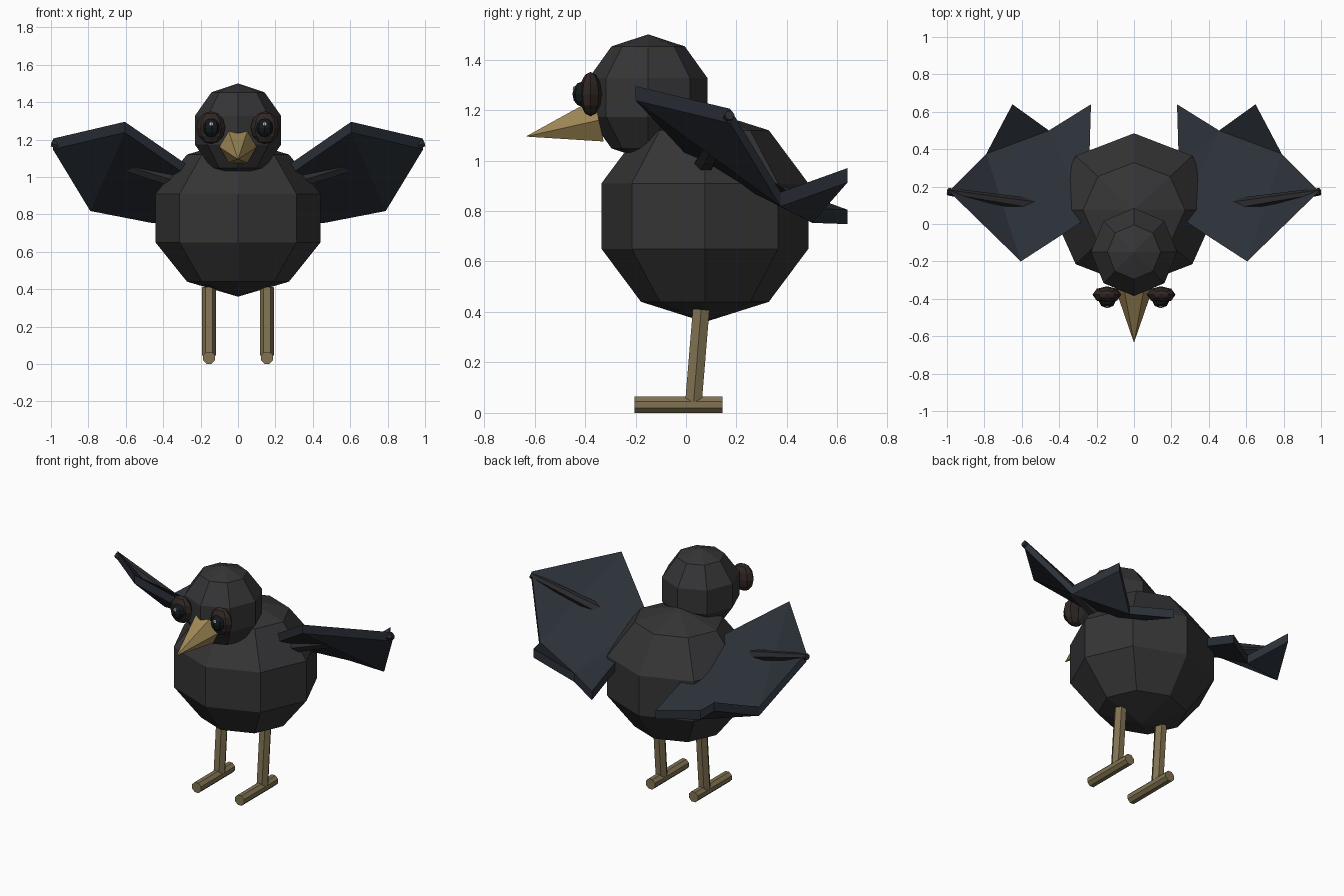
import bpy, bmesh
from math import sin, cos, pi
from mathutils import Vector, Matrix

if "Cube" in bpy.data.objects:
    bpy.data.objects.remove(bpy.data.objects["Cube"])


def material(name, rgb):
    m = bpy.data.materials.new(name)
    m.diffuse_color = (*rgb, 1)
    m.use_nodes = True
    m.node_tree.nodes["Principled BSDF"].inputs["Base Color"].default_value = m.diffuse_color
    return m


BODY = material("charcoal", (0.035, 0.035, 0.037))
WING = material("blue_black", (0.024, 0.030, 0.040))
BONE = material("dark_quill", (0.025, 0.025, 0.028))
BEAK = material("horn", (0.34, 0.24, 0.09))
LEG = material("leg_tan", (0.22, 0.17, 0.085))
RIM = material("eye_brown", (0.03, 0.02, 0.017))
EYE = material("eye_black", (0.006, 0.010, 0.012))
GLINT = material("eye_white", (0.8, 0.8, 0.8))


def finish(name, bm, mat):
    bmesh.ops.recalc_face_normals(bm, faces=bm.faces)
    me = bpy.data.meshes.new(name)
    bm.to_mesh(me)
    bm.free()
    me.materials.append(mat)
    ob = bpy.data.objects.new(name, me)
    bpy.context.collection.objects.link(ob)
    return ob


def ball(name, centre, radii, mat, segs=8, rings=5):
    bm = bmesh.new()
    bmesh.ops.create_uvsphere(bm, u_segments=segs, v_segments=rings, radius=1)
    bm.transform(Matrix.Translation(centre) @ Matrix.Diagonal((*radii, 1)))
    return finish(name, bm, mat)


def rod(name, p, q, r0, r1, sides, mat, turn=0.0):
    """Tapered prism from p to q; r1 = 0 gives a point."""
    p, q = Vector(p), Vector(q)
    rot = (q - p).to_track_quat('Z', 'Y')
    bm = bmesh.new()

    def ring(c, r):
        return [bm.verts.new(c + rot @ Vector((r * cos(a), r * sin(a), 0)))
                for a in (turn + 2 * pi * i / sides for i in range(sides))]

    a = ring(p, r0)
    b = ring(q, r1) if r1 else [bm.verts.new(q)]
    bm.faces.new(a)
    if r1:
        bm.faces.new(b)
    for i in range(sides):
        j = (i + 1) % sides
        bm.faces.new((a[i], a[j], b[j], b[i]) if r1 else (a[i], a[j], b[0]))
    return finish(name, bm, mat)


def wing(name, s):
    # outline: leading corner, tip, three trailing feathers, root
    pts = [(0.605, -0.20, 1.295), (0.99, 0.175, 1.205), (0.79, 0.375, 0.875),
           (0.65, 0.64, 0.97), (0.455, 0.50, 0.81), (0.23, 0.64, 0.805),
           (0.24, 0.30, 0.93), (0.25, 0.03, 1.05)]
    bm = bmesh.new()
    top = [bm.verts.new((s * x, y, z)) for x, y, z in pts]
    low = [bm.verts.new((s * x, y, z - 0.057)) for x, y, z in pts]
    # strips across the wing keep the twisted surface clean
    for v in (top, low):
        for f in ((0, 1, 2), (0, 2, 4, 7), (2, 3, 4), (4, 5, 6), (4, 6, 7)):
            bm.faces.new([v[i] for i in f])
    for i in range(8):
        j = (i + 1) % 8
        bm.faces.new((top[i], top[j], low[j], low[i]))
    return finish(name, bm, WING)


# body, head and beak
ball("body", (0, 0.075, 0.78), (0.464, 0.431, 0.42), BODY)
ball("head", (0, -0.15, 1.25), (0.242, 0.247, 0.25), BODY)
rod("beak", (0, -0.345, 1.16), (0, -0.635, 1.095), 0.1, 0, 6, BEAK)

for side, s in (("left", 1), ("right", -1)):
    # eyes
    ball(side + "_eye_rim", (s * 0.145, -0.378, 1.263), (0.077, 0.045, 0.088), RIM, 8, 6)
    ball(side + "_eye", (s * 0.143, -0.41, 1.263), (0.046, 0.04, 0.05), EYE, 8, 6)
    ball(side + "_eye_glint", (s * 0.143, -0.441, 1.282), (0.011, 0.008, 0.013), GLINT, 6, 4)
    # wings with a quill through each
    wing(side + "_wing", s)
    rod(side + "_wing_quill", (s * 0.33, 0.07, 0.98), (s * 0.995, 0.173, 1.18),
        0.042, 0.02, 6, BONE)
    # legs and feet
    rod(side + "_leg", (s * 0.155, 0.03, 0.045), (s * 0.155, 0.06, 0.41),
        0.038, 0.038, 6, LEG)
    rod(side + "_foot", (s * 0.155, 0.145, 0.0325), (s * 0.155, -0.205, 0.0325),
        0.035, 0.035, 8, LEG, pi / 8)
